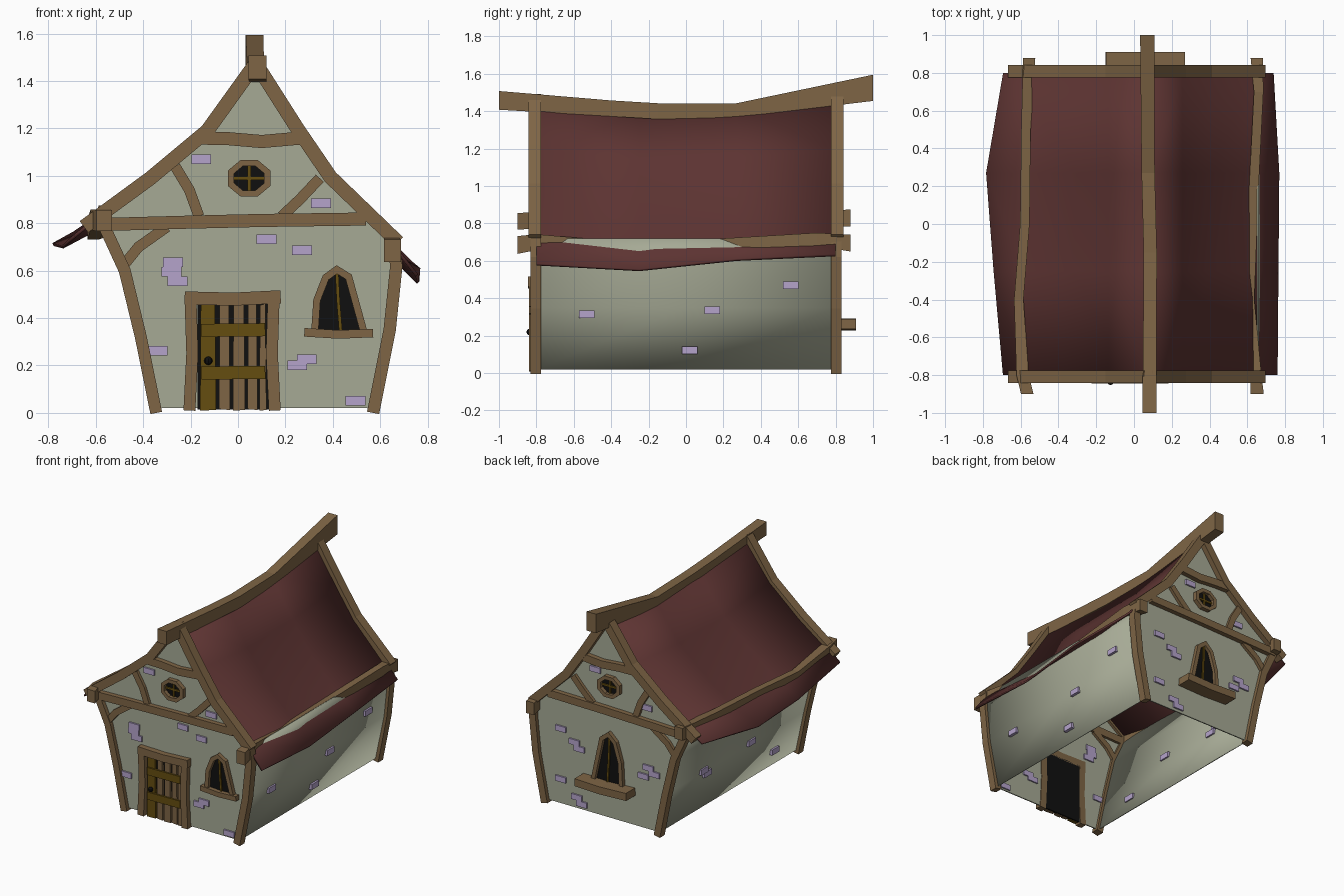
import bpy, bmesh, math
from mathutils import Vector

if "Cube" in bpy.data.objects:
    bpy.data.objects.remove(bpy.data.objects["Cube"])


def material(name, rgb):
    m = bpy.data.materials.new(name)
    m.diffuse_color = (*rgb, 1)
    m.use_nodes = True
    m.node_tree.nodes["Principled BSDF"].inputs["Base Color"].default_value = m.diffuse_color
    return m


WOOD = material("timber", (.21, .13, .06))
WALL = material("plaster", (.38, .40, .30))
ROOF = material("roof_red", (.11, .034, .032))
STONE = material("lilac_stone", (.46, .37, .60))
GOLD = material("golden_wood", (.13, .075, .005))
DARK = material("dark", (.005, .005, .005))


def make(name, verts, faces, mat):
    me = bpy.data.meshes.new(name)
    bm = bmesh.new()
    vs = [bm.verts.new(v) for v in verts]
    for f in faces:
        bm.faces.new([vs[i] for i in f])
    bmesh.ops.recalc_face_normals(bm, faces=bm.faces)
    bm.to_mesh(me)
    bm.free()
    me.materials.append(mat)
    ob = bpy.data.objects.new(name, me)
    bpy.context.collection.objects.link(ob)
    return ob


def loft(name, rings, mat, closed=False):
    """Skin a chain of four-point rings."""
    n = len(rings)
    faces = [(4*i + k, 4*i + (k+1) % 4, 4*((i+1) % n) + (k+1) % 4, 4*((i+1) % n) + k)
             for i in range(n if closed else n-1) for k in range(4)]
    if not closed:
        faces += [(0, 1, 2, 3), tuple(range(4*n-4, 4*n))]
    return make(name, [v for r in rings for v in r], faces, mat)


def strip(name, pts, w, y0, y1, mat=WOOD, closed=False):
    """Mitred board of width w following an x-z path, from depth y0 to y1."""
    P = [Vector(p) for p in pts]
    n, rings = len(P), []
    for i, p in enumerate(P):
        a = (p - P[i-1]).normalized() if i or closed else None
        b = (P[(i+1) % n] - p).normalized() if i < n-1 or closed else None
        a, b = a or b, b or a
        t = (a + b).normalized()
        o = Vector((-t.y, t.x)) * (w / 2 / max(.5, t.dot(a)))
        l, r = p + o, p - o
        rings.append([(l.x, y0, l.y), (r.x, y0, r.y), (r.x, y1, r.y), (l.x, y1, l.y)])
    return loft(name, rings, mat, closed)


def slab(name, pts, y0, y1, mat):
    """Extruded x-z polygon."""
    n = len(pts)
    verts = [(x, y0, z) for x, z in pts] + [(x, y1, z) for x, z in pts]
    faces = [tuple(range(n)), tuple(range(n, 2*n))]
    faces += [(i, (i+1) % n, n + (i+1) % n, n + i) for i in range(n)]
    return make(name, verts, faces, mat)


def box(name, x0, x1, y0, y1, z0, z1, mat):
    return slab(name, [(x0, z0), (x1, z0), (x1, z1), (x0, z1)], y0, y1, mat)


def long_beam(name, stations):
    """Beam along y; each station is (y, x, z, width, height)."""
    loft(name, [[(x-w/2, y, z-h/2), (x+w/2, y, z-h/2), (x+w/2, y, z+h/2), (x-w/2, y, z+h/2)]
                for y, x, z, w, h in stations], WOOD)


def sheet(name, rows, mat, thick):
    """Thin skin over a grid of points."""
    m = len(rows[0])
    ob = make(name, [v for r in rows for v in r],
              [(i*m+j, i*m+j+1, (i+1)*m+j+1, (i+1)*m+j)
               for i in range(len(rows)-1) for j in range(m-1)], mat)
    mod = ob.modifiers.new("thickness", 'SOLIDIFY')
    mod.thickness, mod.offset = thick, 0
    bpy.ops.object.select_all(action='DESELECT')
    ob.select_set(True)
    bpy.context.view_layer.objects.active = ob
    bpy.ops.object.shade_smooth_by_angle()
    return ob


# Shared gable profile lines
left_post = [(-.345, .0), (-.41, .32), (-.478, .6), (-.57, .8)]
right_post = [(.57, .0), (.64, .35), (.668, .62), (.655, .72)]
left_rafter = [(.075, 1.475), (-.13, 1.19), (-.37, .99), (-.65, .785)]
right_rafter = [(.075, 1.475), (.25, 1.20), (.39, .995), (.675, .72)]
gable = ([(x, max(z, .02)) for x, z in left_post] + [(-.37, .98), (-.13, 1.18), (.075, 1.44),
         (.25, 1.18), (.39, .98)] + [(x, max(z, .02)) for x, z in right_post[::-1]])

# Both gables: wall, timber frame, round window
for s, end in ((-1, "front"), (1, "back")):
    slab(end + "_wall", gable, s*.795, s*.803, WALL)
    for part, pts, w, d in (
            ("left_post", left_post, .05, .832), ("right_post", right_post, .052, .832),
            ("left_rafter", left_rafter, .06, .842), ("right_rafter", right_rafter, .06, .842),
            ("tie_beam", [(-.57, .795), (-.2, .805), (.1, .812), (.54, .818)], .055, .838),
            ("collar_beam", [(-.18, 1.16), (-.04, 1.157), (.1, 1.145), (.27, 1.16)], .055, .838),
            ("upper_left_brace", [(-.265, 1.04), (-.205, .94), (-.165, .83)], .045, .825),
            ("upper_right_brace", [(.345, .99), (.26, .9), (.185, .83)], .045, .825),
            ("lower_left_brace", [(-.485, .62), (-.42, .7), (-.30, .785)], .045, .825)):
        strip(f"{end}_{part}", pts, w, s*.775, s*d)
    octagon = [(.047 + .083*math.cos(a), .99 + .069*math.sin(a))
               for a in [math.pi/8 + k*math.pi/4 for k in range(8)]]
    slab(end + "_round_pane", octagon, s*.79, s*.808, DARK)
    strip(end + "_round_frame", octagon, .026, s*.795, s*.835, closed=True)
    box(end + "_round_bar_upright", .04, .054, s*.8, s*.818, .93, 1.05, GOLD)
    box(end + "_round_bar_cross", -.025, .12, s*.8, s*.817, .983, .997, GOLD)


# Arched windows
def arched_window(end, s, cx, z0, w, h, sill, sill_depth):
    shape = [(-.48, 0), (-.44, .5), (-.26, .87), (-.04, 1), (.2, .88), (.33, .5), (.5, 0)]
    pts = [(cx + x*w, z0 + z*h) for x, z in shape]
    slab(end + "_arched_pane", pts, s*.79, s*.808, DARK)
    strip(end + "_arched_frame", pts, .03, s*.795, s*.832)
    strip(end + "_arched_bar", [(cx - .04*w, z0 + h), (cx - .01*w, z0 + .5*h), (cx + .04*w, z0)],
          .014, s*.8, s*.818, GOLD)
    strip(end + "_sill", [(cx - sill/2, z0 - .005), (cx, z0 - .014), (cx + sill/2, z0 - .008)],
          .036 if s < 0 else .055, s*.795, s*sill_depth)


arched_window("front", -1, .425, .345, .21, .26, .29, .84)
arched_window("back", 1, .06, .27, .235, .37, .42, .91)

# Door
box("door_backing", -.17, .13, -.79, -.808, .015, .465, DARK)
for i, (x0, x1) in enumerate([(-.16, -.092), (-.08, -.033), (-.022, .03), (.04, .083), (.09, .12)]):
    slab(f"door_plank_{i}", [(x0, .01 + .006*(i % 2)), (x1, .012), (x1-.005, .46), (x0+.003, .455)],
         -.8, -.826, WOOD if i else GOLD)
for z in (.142, .322):
    strip("door_band", [(-.155, z+.026), (.115, z+.029)], .055, -.82, -.837, GOLD)
strip("door_left_jamb", [(-.205, .01), (-.193, .25), (-.2, .47)], .05, -.79, -.84)
strip("door_right_jamb", [(.155, .01), (.143, .25), (.15, .47)], .05, -.79, -.84)
strip("door_lintel", [(-.225, .485), (-.02, .48), (.18, .49)], .055, -.79, -.845)
bpy.ops.mesh.primitive_uv_sphere_add(segments=8, ring_count=6, radius=.018, location=(-.125, -.835, .22))
bpy.context.object.name = "door_knob"
bpy.context.object.data.materials.append(DARK)

# Side walls
for name, prof in (("left_wall", left_post), ("right_wall", right_post)):
    sheet(name, [[(x, y, max(z, .02)) for x, z in prof] for y in (-.8, 0, .8)], WALL, .008)

# Roof slopes: sagging stations (y, sag, eave x, eave z)
left_eave = [(-.8, 0, -.69, .745), (-.25, -.05, -.74, .70), (.27, -.045, -.78, .71), (.8, 0, -.69, .76)]
right_eave = [(-.8, 0, .755, .58), (-.25, -.055, .76, .55), (.27, -.045, .765, .605), (.8, 0, .735, .63)]
for name, prof, eave in (
        ("left_roof", [(.07, 1.45), (-.13, 1.19), (-.37, .985), (-.58, .835)], left_eave),
        ("right_roof", [(.08, 1.45), (.25, 1.19), (.39, .985), (.64, .725)], right_eave)):
    sheet(name, [[(x, y, z + sag) for x, z in prof] + [(ex, y, ez)]
                 for y, sag, ex, ez in eave], ROOF, .014)

# Ridge and eave beams
long_beam("ridge_beam", [(-1, .082, 1.458, .075, .10), (-.4, .085, 1.415, .07, .085),
                         (-.15, .086, 1.40, .07, .085), (.27, .075, 1.405, .07, .075),
                         (1, .07, 1.525, .075, .14)])
long_beam("left_eave_beam", [(-.9, -.565, .812, .066, .09), (-.8, -.59, .815, .065, .085),
                             (-.4, -.61, .775, .05, .085), (0, -.578, .785, .05, .085),
                             (.5, -.572, .81, .05, .08), (.88, -.555, .83, .065, .09)])
long_beam("right_eave_beam", [(-.9, .652, .685, .07, .095), (-.8, .645, .70, .06, .085),
                              (-.4, .612, .665, .05, .085), (.2, .635, .68, .05, .08),
                              (.7, .66, .715, .05, .07), (.88, .65, .695, .065, .09)])

# Stones set in the gables
front_stones = [(-.155, 1.07), (.35, .885), (.12, .733), (.27, .687), (-.275, .635), (-.28, .595),
                (-.255, .555), (-.34, .262), (.29, .227), (.25, .2), (.495, .052)]
back_stones = [(.17, 1.08), (-.25, .91), (.45, .57), (.34, .5), (.3, .46), (-.26, .47),
               (-.31, .435), (-.22, .4), (.32, .1), (.28, .06), (.45, .2)]
for s, stones in ((-1, front_stones), (1, back_stones)):
    for x, z in stones:
        box("gable_stone", x-.042, x+.042, s*.785, s*.815, z-.02, z+.02, STONE)


# Stones set in the side walls
def wall_x(prof, z):
    for (x0, z0), (x1, z1) in zip(prof, prof[1:]):
        if z <= z1:
            return x0 + (x1-x0)*(z-z0)/(z1-z0)


for prof, stones in ((right_post, [(-.53, .315), (.14, .337), (.02, .122), (.56, .47)]),
                     (left_post, [(.4, .34), (.35, .3), (-.15, .34), (-.48, .14)])):
    for y, z in stones:
        x = wall_x(prof, z)
        box("side_stone", x-.02, x+.02, y-.041, y+.041, z-.02, z+.02, STONE)
